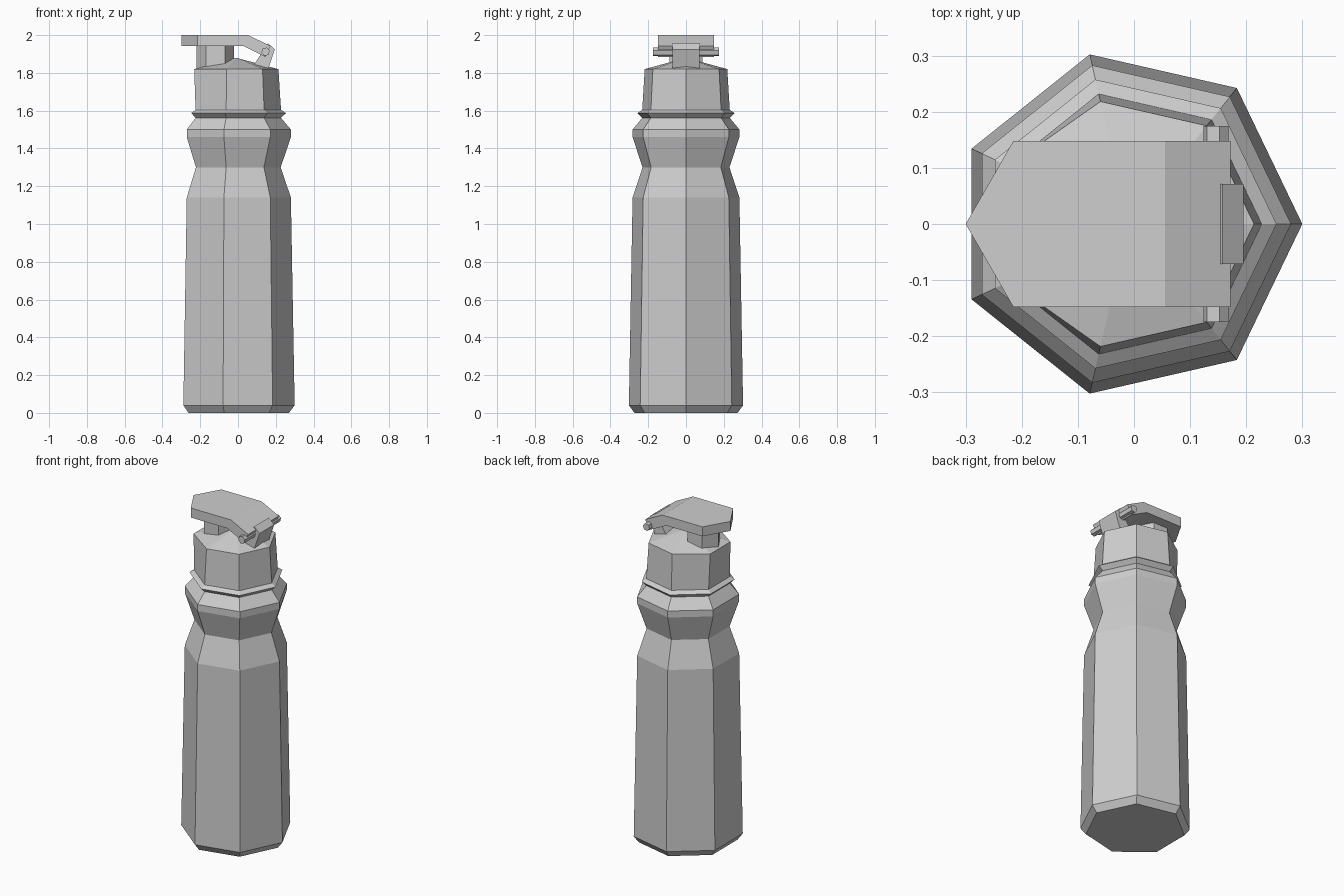
import bpy, bmesh, math
from mathutils import Vector

cube = bpy.data.objects.get("Cube")
if cube:
    bpy.data.objects.remove(cube, do_unlink=True)

AXIS_X = -0.01   # the seven-sided rings are centred here, one corner towards +x

grey = bpy.data.materials.new("light_grey")
grey.use_nodes = True
colour = (0.62, 0.62, 0.62, 1)
grey.diffuse_color = colour
grey.node_tree.nodes["Principled BSDF"].inputs["Base Color"].default_value = colour


def finish(name, bm):
    bmesh.ops.recalc_face_normals(bm, faces=bm.faces)
    mesh = bpy.data.meshes.new(name)
    bm.to_mesh(mesh)
    bm.free()
    mesh.materials.append(grey)
    obj = bpy.data.objects.new(name, mesh)
    bpy.context.collection.objects.link(obj)
    return obj


def lathe(profile, sides=7, cx=AXIS_X, peak=None):
    """Stack polygon rings of (radius, z); the top is flat or rises to a peak."""
    bm = bmesh.new()
    rings = []
    for r, z in profile:
        angles = [math.tau * i / sides for i in range(sides)]
        rings.append([bm.verts.new((cx + r * math.cos(a), r * math.sin(a), z))
                      for a in angles])
    for low, high in zip(rings, rings[1:]):
        for i in range(sides):
            j = (i + 1) % sides
            bm.faces.new((low[i], low[j], high[j], high[i]))
    bm.faces.new(rings[0][::-1])
    if peak is None:
        bm.faces.new(rings[-1])
    else:
        tip = bm.verts.new((cx, 0, peak))
        for i in range(sides):
            bm.faces.new((rings[-1][i], rings[-1][(i + 1) % sides], tip))
    return bm


def prism(profile, half_width):
    """Extrude an x-z outline symmetrically along y."""
    bm = bmesh.new()
    face = bm.faces.new([bm.verts.new((x, -half_width, z)) for x, z in profile])
    made = bmesh.ops.extrude_face_region(bm, geom=[face])["geom"]
    bmesh.ops.translate(bm, vec=(0, 2 * half_width, 0),
                        verts=[v for v in made if isinstance(v, bmesh.types.BMVert)])
    return bm


# Bottle with its pinched grip and shoulder
finish("bottle_body", lathe([(0.28, 0), (0.31, 0.04), (0.29, 1.14), (0.236, 1.30),
                             (0.29, 1.46), (0.29, 1.50), (0.235, 1.565)]))

# Flared ring below the cap
finish("neck_ring", lathe([(0.235, 1.56), (0.264, 1.587), (0.236, 1.605)]))

# Cap with a low pointed top, drawn out slightly below the spout
bm = lathe([(0.238, 1.60), (0.224, 1.82)], peak=1.88)
for v in bm.verts:
    if v.co.z > 1.8 and v.co.x < -0.15:
        v.co.x -= 0.02
finish("cap", bm)

# Six-sided stem carrying the lever
finish("pump_stem", lathe([(0.1, 1.81), (0.1, 1.95)], sides=6, cx=-0.12))

# Lever with a pointed front and a bent rear end
bm = prism([(-0.30, 2.0), (0.055, 2.0), (0.172, 1.942), (0.145, 1.885),
            (0.03, 1.942), (-0.30, 1.942)], 0.148)
bmesh.ops.bisect_plane(bm, geom=bm.verts[:] + bm.edges[:] + bm.faces[:],
                       plane_co=(-0.215, 0, 0), plane_no=(1, 0, 0))
for v in bm.verts:
    if v.co.x < -0.29:
        v.co.y = 0
bmesh.ops.remove_doubles(bm, verts=bm.verts, dist=0.0001)
finish("lever", bm)

# Tilted hinge block
finish("hinge_block", prism([(0.14, 1.93), (0.158, 1.957), (0.195, 1.925),
                             (0.158, 1.815), (0.085, 1.843)], 0.071))

# Six-sided hinge pin running across the lever
pin = [(0.146 + 0.023 * math.cos(a), 1.912 + 0.023 * math.sin(a))
       for a in (math.tau * i / 6 + 0.25 for i in range(6))]
finish("hinge_pin", prism(pin, 0.175))
